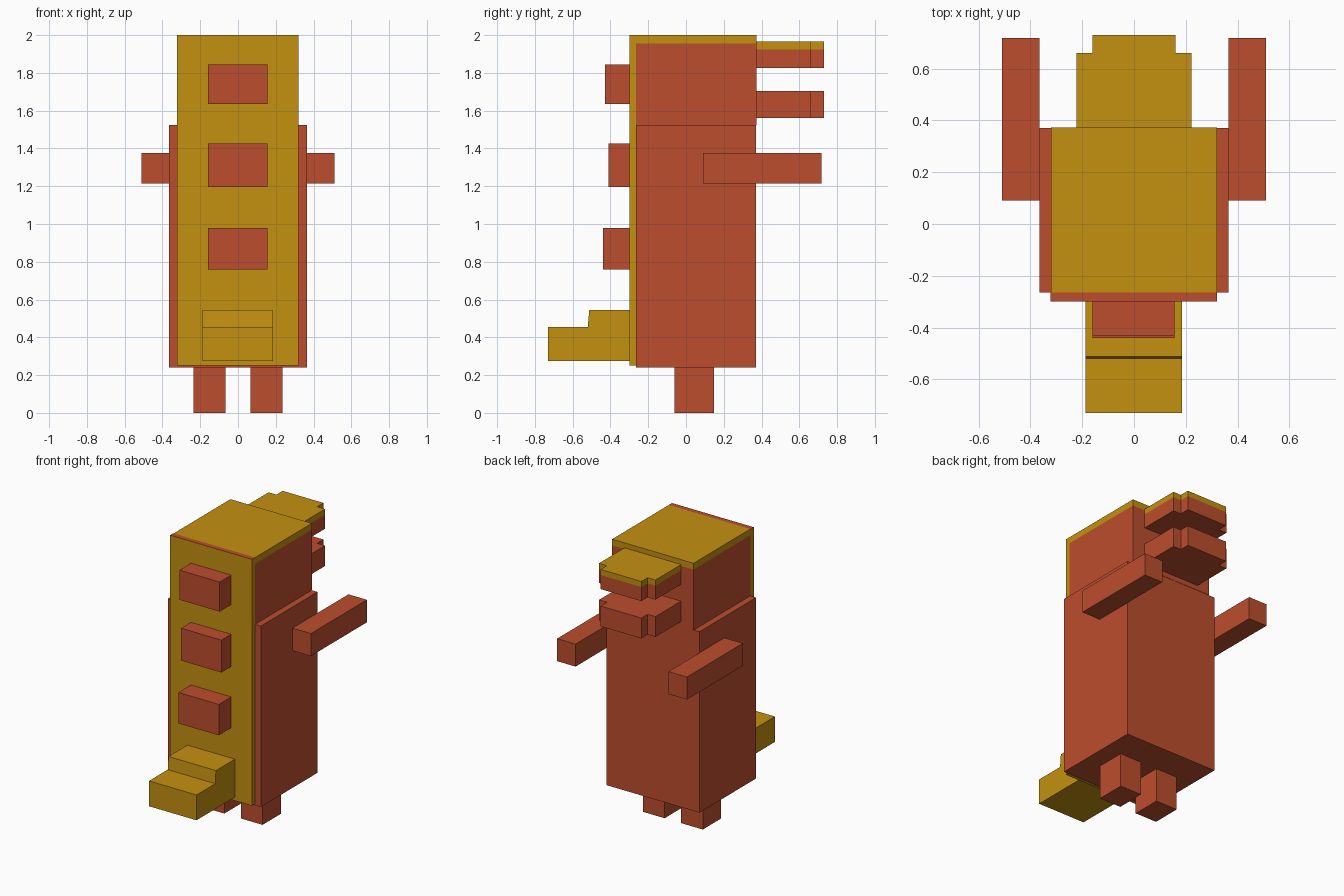
import bpy, bmesh
from mathutils import Vector

if "Cube" in bpy.data.objects:
    bpy.data.objects.remove(bpy.data.objects["Cube"])


def material(name, rgb):
    m = bpy.data.materials.new(name)
    m.diffuse_color = (*rgb, 1)
    m.use_nodes = True
    m.node_tree.nodes["Principled BSDF"].inputs["Base Color"].default_value = m.diffuse_color
    return m


RED = material("red", (0.50, 0.075, 0.026))
GOLD = material("gold", (0.55, 0.28, 0.005))


def finish(name, bm, *mats):
    bmesh.ops.recalc_face_normals(bm, faces=bm.faces)
    mesh = bpy.data.meshes.new(name)
    bm.to_mesh(mesh)
    bm.free()
    for m in mats:
        mesh.materials.append(m)
    ob = bpy.data.objects.new(name, mesh)
    bpy.context.collection.objects.link(ob)
    return ob


def prism(name, outline, offset, *mats):
    """Extrude a closed 3D outline by an offset vector."""
    bm = bmesh.new()
    face = bm.faces.new([bm.verts.new(p) for p in outline])
    ext = bmesh.ops.extrude_face_region(bm, geom=[face])["geom"]
    bmesh.ops.translate(bm, vec=Vector(offset),
                        verts=[v for v in ext if isinstance(v, bmesh.types.BMVert)])
    return finish(name, bm, *mats)


def box(name, x, y, z, *mats):
    return prism(name, [(x[0], y[0], z[0]), (x[1], y[0], z[0]),
                        (x[1], y[1], z[0]), (x[0], y[1], z[0])],
                 (0, 0, z[1] - z[0]), *mats)


# Body and head
box("body", (-0.365, 0.365), (-0.265, 0.37), (0.24, 1.525), RED)
box("head", (-0.32, 0.32), (-0.265, 0.372), (1.525, 1.955), RED)
box("head_cap", (-0.32, 0.32), (-0.265, 0.372), (1.955, 2.0), GOLD)

# Long plate on the front side, with a red top edge
plate = box("spine_plate", (-0.323, 0.32), (-0.30, -0.265), (0.25, 2.0), GOLD, RED)
for p in plate.data.polygons:
    if p.normal.z > 0.9:
        p.material_index = 1

# Blocks along the plate
for i, (z0, z1, y) in enumerate([(0.76, 0.98, -0.44), (1.195, 1.425, -0.41),
                                 (1.635, 1.845, -0.43)]):
    box(f"spine_block_{i + 1}", (-0.16, 0.157), (y, -0.30), (z0, z1), RED)

# Stepped tail
tail = [(-0.30, 0.275), (-0.73, 0.275), (-0.73, 0.455),
        (-0.52, 0.455), (-0.512, 0.545), (-0.30, 0.545)]
prism("tail", [(-0.188, y, z) for y, z in tail], (0.373, 0, 0), GOLD)

# Jaws with notched corners
half = [(0.222, 0.37), (0.222, 0.66), (0.16, 0.66), (0.16, 0.73)]
jaw = half + [(-x, y) for x, y in reversed(half)]
for name, z0, z1, mat in [("lower_jaw", 1.56, 1.705, RED),
                          ("upper_jaw", 1.825, 1.925, RED),
                          ("upper_jaw_top", 1.925, 1.965, GOLD)]:
    prism(name, [(x, y, z0) for x, y in jaw], (0, 0, z1 - z0), mat)

# Arms and legs
for side, s in (("left", -1), ("right", 1)):
    box(f"{side}_arm", (s * 0.365, s * 0.51), (0.09, 0.718), (1.215, 1.375), RED)
    box(f"{side}_leg", (s * 0.065, s * 0.235), (-0.06, 0.147), (0, 0.24), RED)
